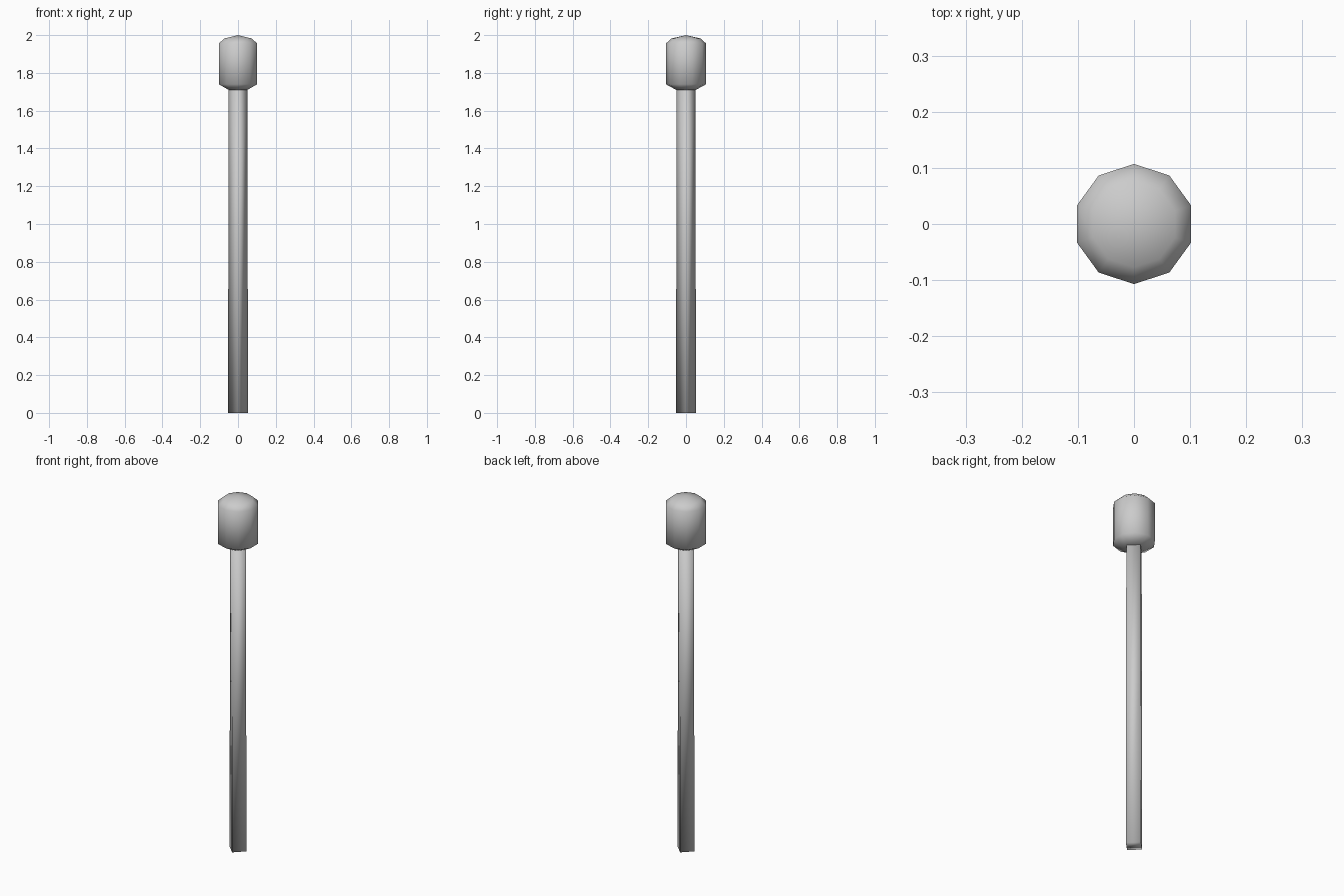
import bpy, bmesh, math

if "Cube" in bpy.data.objects:
    bpy.data.objects.remove(bpy.data.objects["Cube"])


def lathe(name, profile, sides):
    """Stack of rings (radius, z), first vertex on +y; radius 0 makes a pole."""
    bm = bmesh.new()
    rings = []
    for r, z in profile:
        if r == 0:
            rings.append([bm.verts.new((0, 0, z))] * sides)
        else:
            angles = [math.pi / 2 + 2 * math.pi * i / sides for i in range(sides)]
            rings.append([bm.verts.new((r * math.cos(a), r * math.sin(a), z)) for a in angles])
    for low, high in zip(rings, rings[1:]):
        for i in range(sides):
            j = (i + 1) % sides
            corners = list(dict.fromkeys((low[i], low[j], high[j], high[i])))
            bm.faces.new(corners)
    # close open ends
    for ring in (rings[0], rings[-1]):
        if ring[0] is not ring[1]:
            bm.faces.new(ring)
    bmesh.ops.recalc_face_normals(bm, faces=bm.faces)
    for f in bm.faces:
        f.smooth = True
    mesh = bpy.data.meshes.new(name)
    bm.to_mesh(mesh)
    bm.free()
    obj = bpy.data.objects.new(name, mesh)
    bpy.context.collection.objects.link(obj)
    return obj


# Four-sided shaft, corners on the axes
lathe("shaft", [(0.053, 0), (0.051, 0.95), (0.05, 1.73)], 4)

# Ten-sided rounded head
lathe("head", [(0.052, 1.71), (0.107, 1.74), (0.107, 1.955),
               (0.077, 1.982), (0, 2.0)], 10)
